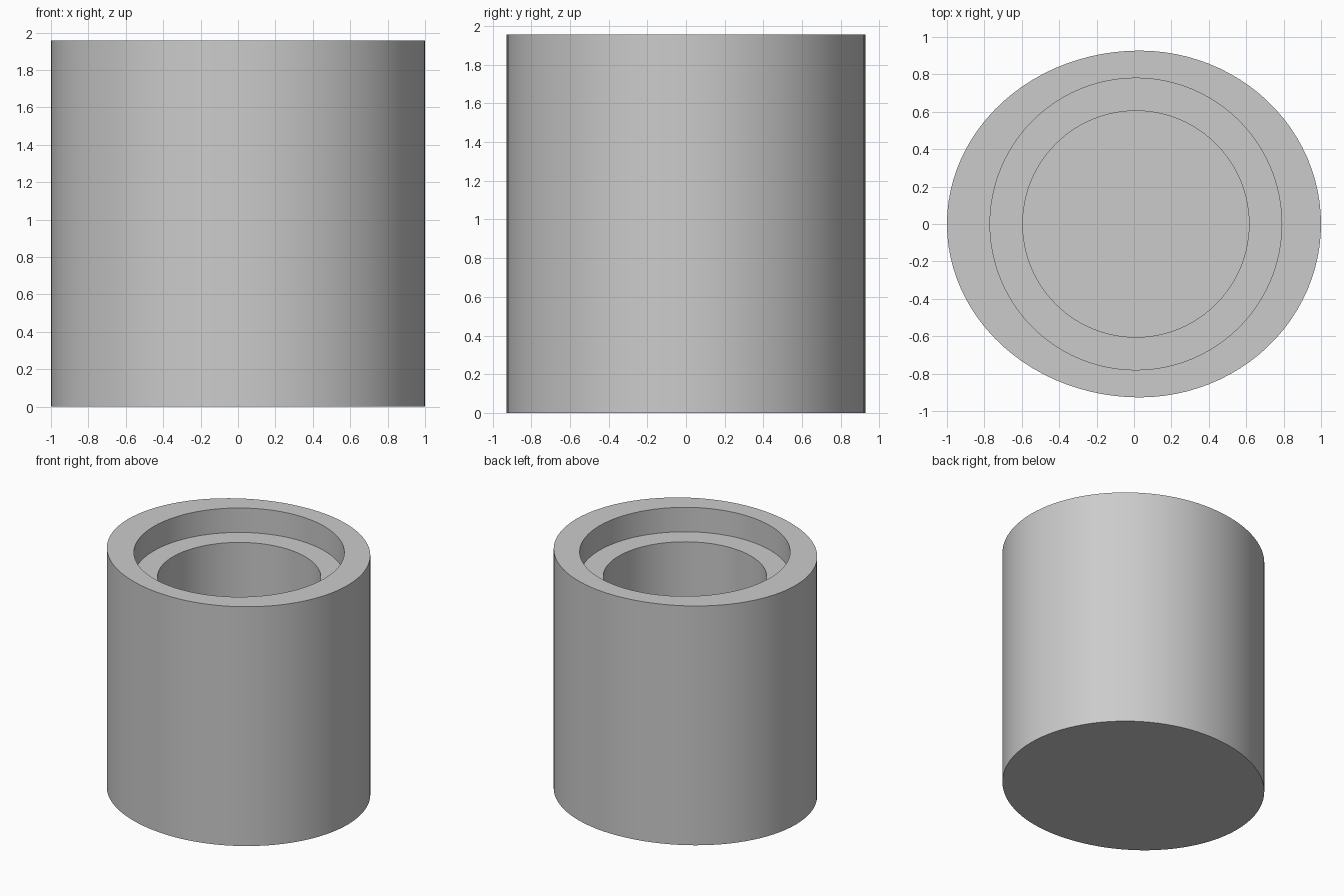
import bpy, bmesh, math

if "Cube" in bpy.data.objects:
    bpy.data.objects.remove(bpy.data.objects["Cube"], do_unlink=True)

SEGMENTS = 96
HEIGHT = 1.957
LEDGE = HEIGHT - 0.2
FLOOR = 0.2

grey = bpy.data.materials.new("light grey")
grey.use_nodes = True
colour = (0.6, 0.6, 0.6, 1)
grey.diffuse_color = colour
grey.node_tree.nodes["Principled BSDF"].inputs["Base Color"].default_value = colour

bm = bmesh.new()


def ring(center_x, left, right, depth, z):
    """Closed oval ring whose left and right halves may differ in reach."""
    verts = []
    for i in range(SEGMENTS):
        a = math.tau * i / SEGMENTS
        reach = right if math.cos(a) > 0 else left
        verts.append(bm.verts.new((center_x + reach * math.cos(a), depth * math.sin(a), z)))
    return verts


def body(z):
    return ring(0.03, 1.03, 0.97, 0.927, z)


def bore(radius, z):
    return ring(0.01, radius, radius, radius, z)


# Outer wall, rim, recess wall, ledge and inner wall, in order
rings = [body(0), body(HEIGHT), bore(0.78, HEIGHT), bore(0.78, LEDGE),
         bore(0.605, LEDGE), bore(0.605, FLOOR)]
for low, high in zip(rings, rings[1:]):
    for i in range(SEGMENTS):
        j = (i + 1) % SEGMENTS
        bm.faces.new((low[i], low[j], high[j], high[i]))

# Closed underside and inner floor
bm.faces.new(rings[0][::-1])
bm.faces.new(rings[-1])
bmesh.ops.recalc_face_normals(bm, faces=bm.faces[:])

mesh = bpy.data.meshes.new("stepped_cup")
bm.to_mesh(mesh)
bm.free()
mesh.materials.append(grey)
cup = bpy.data.objects.new("stepped_cup", mesh)
bpy.context.collection.objects.link(cup)
bpy.context.view_layer.objects.active = cup
cup.select_set(True)
bpy.ops.object.shade_smooth_by_angle(angle=math.radians(30))
